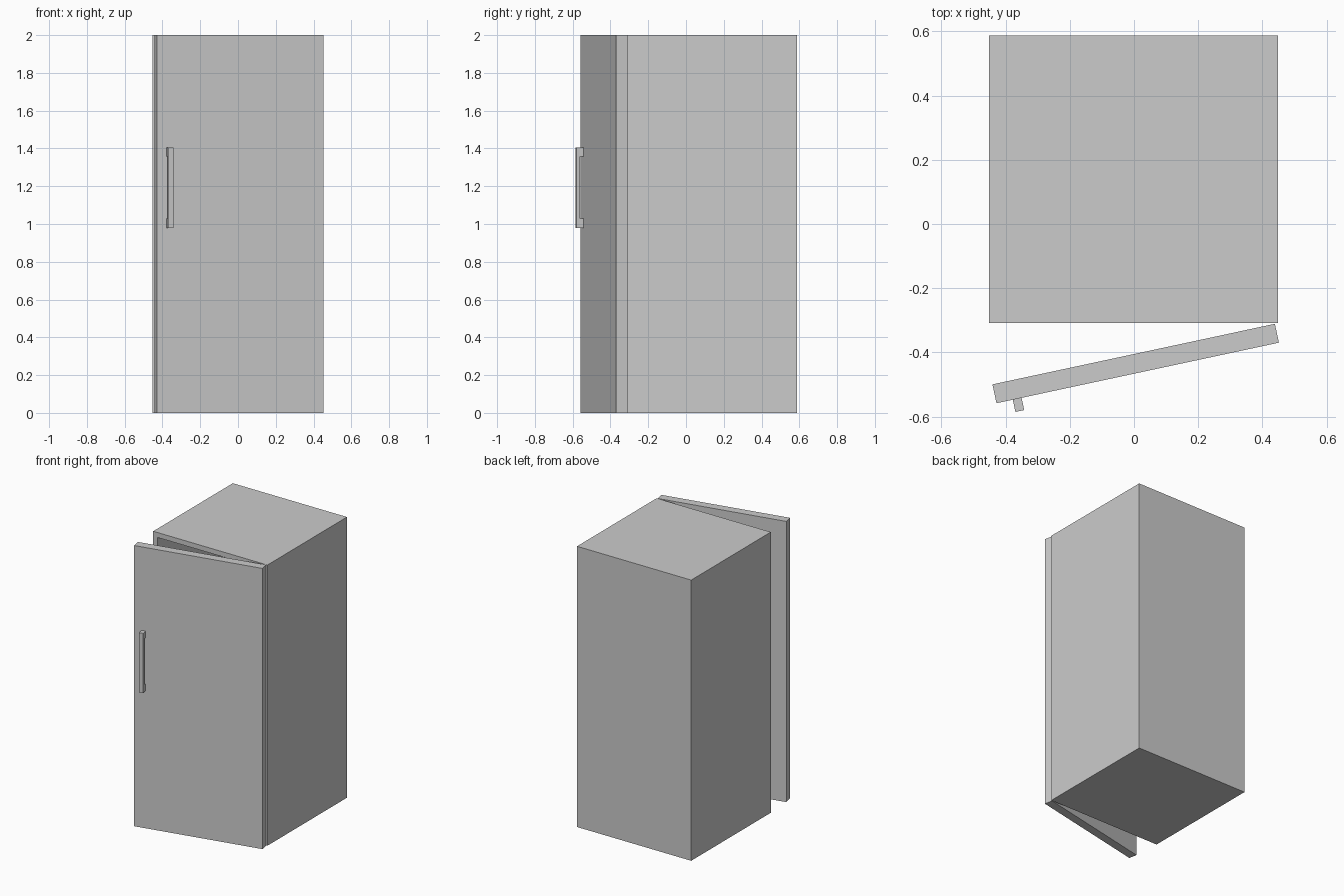
import bpy, bmesh, math
from mathutils import Vector, Matrix

if "Cube" in bpy.data.objects:
    bpy.data.objects.remove(bpy.data.objects["Cube"])


def finish(bm, name):
    bmesh.ops.recalc_face_normals(bm, faces=bm.faces)
    mesh = bpy.data.meshes.new(name)
    bm.to_mesh(mesh)
    bm.free()
    obj = bpy.data.objects.new(name, mesh)
    bpy.context.collection.objects.link(obj)
    return obj


def box_mesh(lo, hi):
    lo, hi = Vector(lo), Vector(hi)
    bm = bmesh.new()
    bmesh.ops.create_cube(bm, size=1, matrix=Matrix.Translation((lo + hi) / 2)
                          @ Matrix.Diagonal((*(hi - lo), 1)))
    return bm


# Cabinet: box with an open compartment in the front
WALL = 0.05
bm = box_mesh((-0.452, -0.309, 0), (0.448, 0.587, 2))
bm.normal_update()
front = min(bm.faces, key=lambda f: f.calc_center_median().y)
bmesh.ops.inset_region(bm, faces=[front], thickness=WALL)
ext = bmesh.ops.extrude_face_region(bm, geom=[front])
bmesh.ops.translate(bm, vec=(0, 0.896 - WALL, 0),
                    verts=[v for v in ext["geom"] if isinstance(v, bmesh.types.BMVert)])
if front.is_valid:
    bm.faces.remove(front)
finish(bm, "cabinet")

# Door: origin on the hinge edge, swung slightly open
door = finish(box_mesh((-0.9, -0.06, 0), (0, 0, 2)), "door")
door.location = (0.439, -0.311, 0)
door.rotation_euler.z = math.radians(12.1)

# Handle: C-shaped side profile extruded across its width
profile = [(-0.06, 0.98), (-0.099, 0.98), (-0.099, 1.405), (-0.06, 1.405),
           (-0.06, 1.357), (-0.079, 1.357), (-0.079, 1.028), (-0.06, 1.028)]
bm = bmesh.new()
face = bm.faces.new([bm.verts.new((-0.848, y, z)) for y, z in profile])
ext = bmesh.ops.extrude_face_region(bm, geom=[face])
bmesh.ops.translate(bm, vec=(0.028, 0, 0),
                    verts=[v for v in ext["geom"] if isinstance(v, bmesh.types.BMVert)])
handle = finish(bm, "handle")
handle.parent = door
